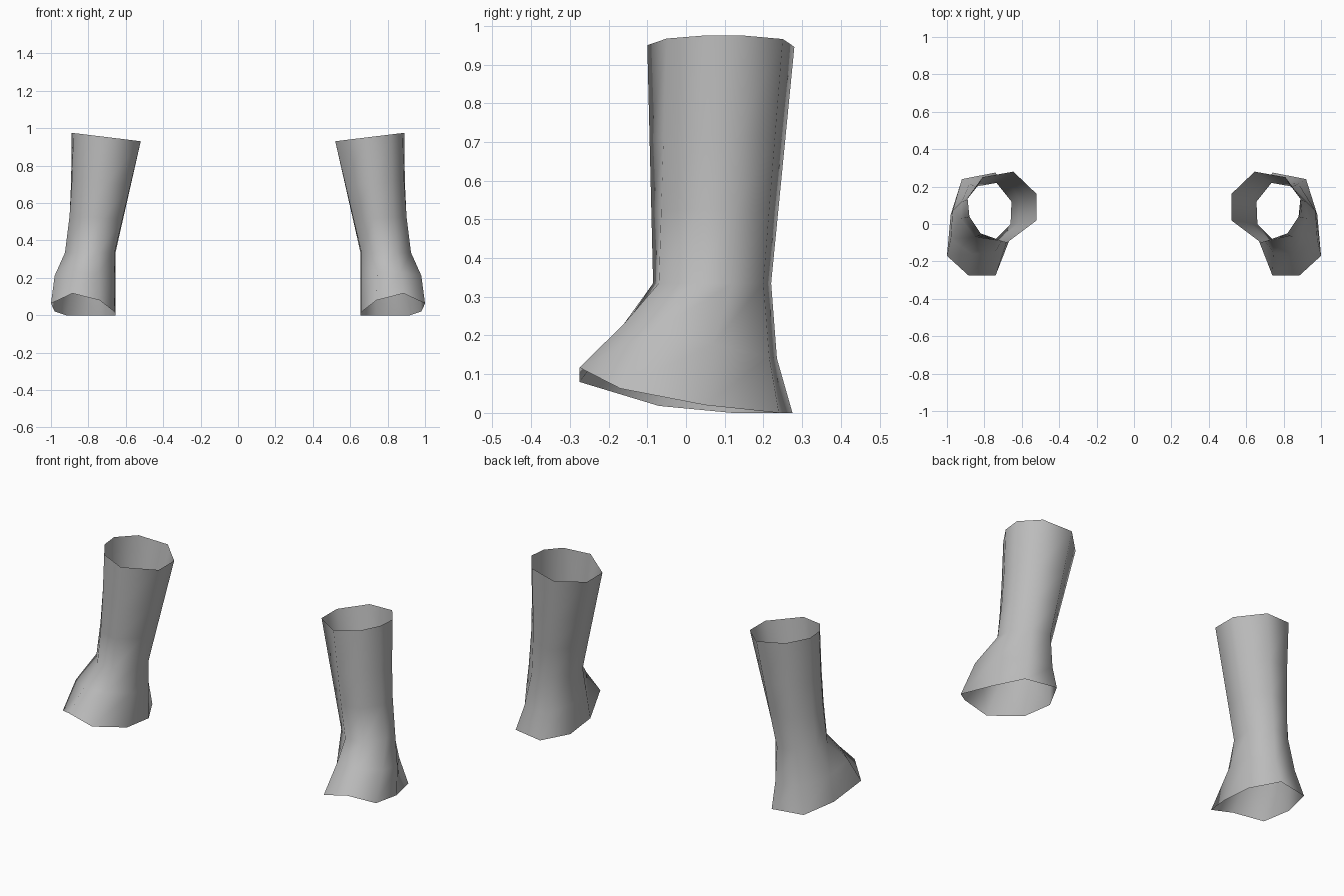
import bpy
import bmesh
from mathutils import Vector

default_cube = bpy.data.objects.get("Cube")
if default_cube:
    bpy.data.objects.remove(default_cube, do_unlink=True)

# One plain grey for both tubes
grey = bpy.data.materials.new("plain_grey")
grey.use_nodes = True
grey.diffuse_color = (0.5, 0.5, 0.5, 1)
grey.node_tree.nodes["Principled BSDF"].inputs["Base Color"].default_value = grey.diffuse_color

# Eight-sided cross-sections of the left boot, starting at the outer toe
CUFF = [(.82, -.05), (.68, -.10), (.52, .02), (.52, .16),
        (.645, .28), (.81, .25), (.89, .14), (.88, .04)]
ANKLE = [(.85, -.07), (.745, -.085), (.66, 0), (.655, .12),
         (.735, .22), (.845, .2), (.92, .12), (.925, .03)]
INSTEP = [(.87, -.16), (.745, -.155), (.66, -.03), (.655, .12),
          (.735, .235), (.88, .215), (.97, .07), (.98, -.08)]
SOLE = [(.885, -.275), (.74, -.275), (.66, -.07), (.655, .12),
        (.74, .275), (.92, .24), (.98, .05), (1, -.17)]
SOLE_HEIGHT = [.117, .08, .018, 0, 0, 0, .02, .063]


def ring(outline, height):
    """Lift a flat outline to 3D with a height rule."""
    return [Vector((x, y, height(x, y))) for x, y in outline]


def blend(upper, lower, factor):
    """Ring between two rings, drawn in slightly on the outer side."""
    points = [a.lerp(b, factor) for a, b in zip(upper, lower)]
    for point in points:
        point.x -= 0.04 * max(0, point.x - 0.65)
    return points


def build_boot(name, side):
    cuff = ring(CUFF, lambda x, y: 0.867 + 0.122 * x)
    ankle = ring(ANKLE, lambda x, y: 0.335)
    instep = ring(INSTEP, lambda x, y: 0.194 - 0.228 * y)
    sole = [Vector((x, y, z)) for (x, y), z in zip(SOLE, SOLE_HEIGHT)]
    shaft = [blend(cuff, ankle, factor) for factor in (0.4, 0.7)]

    # Skin the rings into an open tube
    bm = bmesh.new()
    rows = []
    for points in [cuff, *shaft, ankle, instep, sole]:
        rows.append([bm.verts.new((side * p.x, p.y, p.z)) for p in points])
    for upper, lower in zip(rows, rows[1:]):
        for i in range(len(upper)):
            j = (i + 1) % len(upper)
            corners = [upper[i], upper[j], lower[j], lower[i]]
            # Listed clockwise from above, so this order faces outward
            face = bm.faces.new(corners if side > 0 else corners[::-1])
            face.smooth = True
    mesh = bpy.data.meshes.new(name)
    bm.to_mesh(mesh)
    bm.free()
    mesh.materials.append(grey)
    boot = bpy.data.objects.new(name, mesh)
    bpy.context.collection.objects.link(boot)
    return boot


build_boot("left_boot", 1)
build_boot("right_boot", -1)
